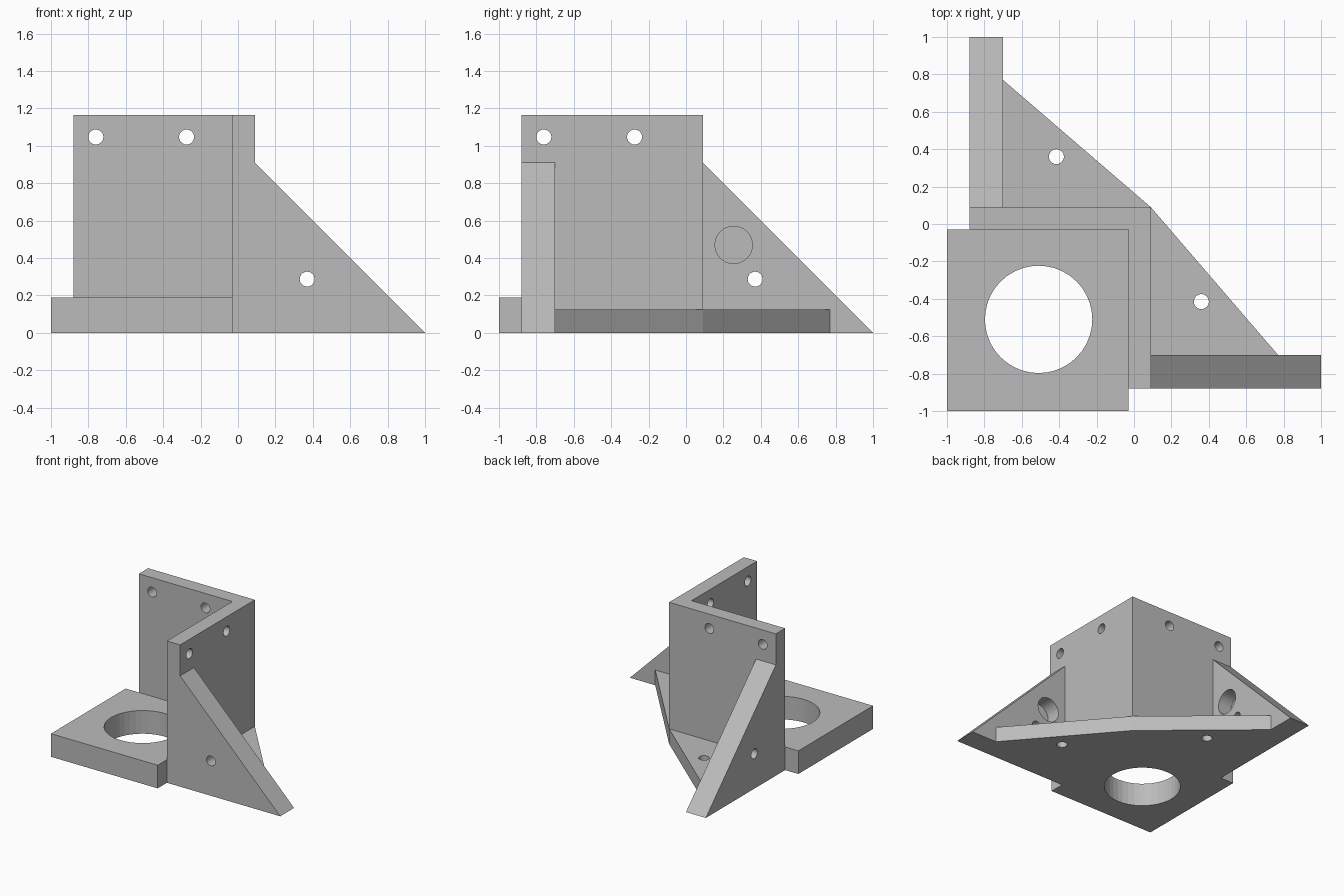
import bpy, bmesh, math
from mathutils import Vector

cube = bpy.data.objects.get("Cube")
if cube:
    bpy.data.objects.remove(cube, do_unlink=True)

grey = bpy.data.materials.new("grey_plastic")
grey.use_nodes = True
COLOUR = (0.5, 0.5, 0.5, 1)
grey.diffuse_color = COLOUR
grey.node_tree.nodes["Principled BSDF"].inputs["Base Color"].default_value = COLOUR

# Shared dimensions
IN, OUT, END = -0.03, 0.09, -0.88      # wall faces and free wall end
TOP, RIB_IN, RIB_TOP = 1.165, -0.70, 0.91

# Where a profile point (u, v) and an extrusion depth d go for each axis
PLACE = {
    "z": lambda u, v, d: (u, v, d),
    "y": lambda u, v, d: (u, d, v),
    "x": lambda u, v, d: (d, u, v),
}


def prism(name, profile, axis, lo, hi):
    bm = bmesh.new()
    place = PLACE[axis]
    face = bm.faces.new([bm.verts.new(place(u, v, lo)) for u, v in profile])
    grown = bmesh.ops.extrude_face_region(bm, geom=[face])["geom"]
    shift = Vector(place(0, 0, hi - lo))
    bmesh.ops.translate(bm, vec=shift, verts=[g for g in grown if isinstance(g, bmesh.types.BMVert)])
    bmesh.ops.recalc_face_normals(bm, faces=bm.faces)
    mesh = bpy.data.meshes.new(name)
    bm.to_mesh(mesh)
    bm.free()
    mesh.materials.append(grey)
    obj = bpy.data.objects.new(name, mesh)
    bpy.context.collection.objects.link(obj)
    return obj


def circle(u, v, r, n=32):
    return [(u + r * math.cos(math.tau * i / n), v + r * math.sin(math.tau * i / n)) for i in range(n)]


def combine(body, tool, operation):
    mod = body.modifiers.new(tool.name, "BOOLEAN")
    mod.operation, mod.object, mod.solver = operation, tool, "EXACT"
    bpy.context.view_layer.objects.active = body
    bpy.ops.object.modifier_apply(modifier=mod.name)
    bpy.data.objects.remove(tool, do_unlink=True)


# Two upright walls meeting at a right angle
bracket = prism("corner_bracket", [(END, IN), (END, OUT), (OUT, OUT), (OUT, END), (IN, END), (IN, IN)],
                "z", 0, TOP)

# Square base plate inside the corner
base = prism("base_plate", [(-1, -1), (IN, -1), (IN, IN), (-1, IN)], "z", 0, 0.19)
combine(bracket, base, "UNION")

# Floor web outside the corner, tying the two ribs together
web = prism("floor_web", [(RIB_IN, IN), (IN, IN), (IN, RIB_IN), (0.77, RIB_IN), (OUT, OUT), (RIB_IN, 0.77)],
            "z", 0, 0.125)
combine(bracket, web, "UNION")

# Triangular ribs, one on each wall
for axis in "xy":
    rib = prism("rib_" + axis, [(IN, 0), (1, 0), (OUT, RIB_TOP), (IN, RIB_TOP)], axis, END, RIB_IN)
    combine(bracket, rib, "UNION")

# Large opening in the base plate
combine(bracket, prism("base_opening", circle(-0.51, -0.51, 0.287, 40), "z", -0.1, 0.5), "DIFFERENCE")

# Screw holes in walls, ribs and web, with a blind recess in each rib
for axis in "xy":
    for u in (-0.76, -0.275):
        combine(bracket, prism("wall_hole", circle(u, 1.047, 0.04), axis, -0.3, 0.3), "DIFFERENCE")
    combine(bracket, prism("rib_hole", circle(0.37, 0.287, 0.04), axis, -0.95, -0.6), "DIFFERENCE")
    combine(bracket, prism("rib_recess", circle(0.255, 0.47, 0.1), axis, RIB_IN - 0.12, RIB_IN + 0.05),
            "DIFFERENCE")
for u, v in ((0.36, -0.415), (-0.415, 0.36)):
    combine(bracket, prism("web_hole", circle(u, v, 0.04), "z", -0.1, 0.3), "DIFFERENCE")

# Smooth the hole walls while keeping edges sharp
bpy.ops.object.select_all(action="DESELECT")
bracket.select_set(True)
bpy.context.view_layer.objects.active = bracket
bpy.ops.object.shade_smooth_by_angle(angle=math.radians(5))
